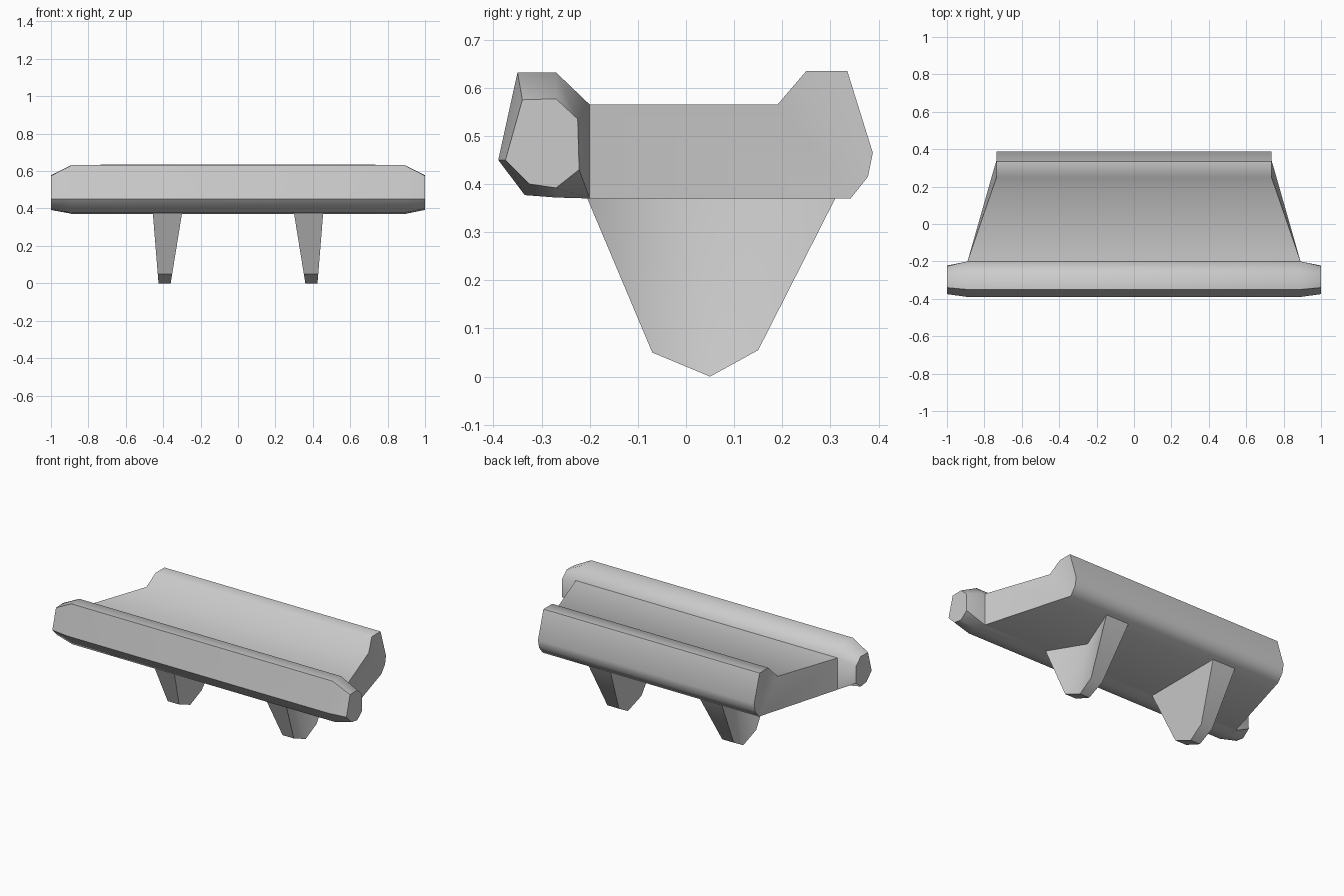
import bpy
import bmesh
from math import radians

cube = bpy.data.objects.get("Cube")
if cube:
    bpy.data.objects.remove(cube, do_unlink=True)

grey = bpy.data.materials.new("plain grey")
grey.use_nodes = True
colour = (0.6, 0.6, 0.6, 1)
grey.diffuse_color = colour
grey.node_tree.nodes["Principled BSDF"].inputs["Base Color"].default_value = colour


def finish(name, bm, angle):
    """Turn a bmesh into a smooth-by-angle object."""
    bmesh.ops.recalc_face_normals(bm, faces=bm.faces)
    mesh = bpy.data.meshes.new(name)
    bm.to_mesh(mesh)
    bm.free()
    mesh.materials.append(grey)
    obj = bpy.data.objects.new(name, mesh)
    bpy.context.collection.objects.link(obj)
    bpy.ops.object.select_all(action="DESELECT")
    obj.select_set(True)
    bpy.context.view_layer.objects.active = obj
    bpy.ops.object.shade_smooth_by_angle(angle=radians(angle))
    return obj


def loft(bm, rings, caps=True):
    """Bridge rings of equal length, closing both ends."""
    rings = [[bm.verts.new(p) for p in ring] for ring in rings]
    n = len(rings[0])
    for a, b in zip(rings, rings[1:]):
        for i in range(n):
            j = (i + 1) % n
            bm.faces.new((a[i], a[j], b[j], b[i]))
    if caps:
        bm.faces.new(rings[0])
        bm.faces.new(rings[-1])
    return rings


# Front beam: faceted bar with tapered ends
body = [(-.35, .632), (-.27, .632), (-.2, .565), (-.2, .37),
        (-.27, .372), (-.335, .377), (-.39, .45)]
tip = [(-.34, .575), (-.27, .577), (-.225, .535), (-.222, .43),
       (-.27, .392), (-.325, .4), (-.375, .45)]
bm = bmesh.new()
loft(bm, [[(x, y, z) for y, z in profile]
          for x, profile in ((-1, tip), (-.89, body), (.89, body), (1, tip))])
finish("front_beam", bm, 48)

# Deck with raised rear lip, narrowing towards the back: (half width, y, z)
deck = [(.89, -.2, .37), (.89, -.2, .565), (.756, .19, .565), (.735, .25, .635),
        (.735, .335, .635), (.735, .388, .465), (.735, .378, .415), (.735, .342, .37)]
bm = bmesh.new()
sides = loft(bm, [[(s * x, y, z) for x, y, z in deck] for s in (-1, 1)], caps=False)
for v in sides:
    bm.faces.new((v[0], v[1], v[2], v[3], v[7]))
    bm.faces.new(v[3:])
finish("deck", bm, 52)

# Tapered legs, outer side creased inwards towards the top
leg = [(-.205, .37), (-.07, .05), (.05, 0), (.15, .055), (.31, .37)]
for side, name in ((1, "left_leg"), (-1, "right_leg")):
    bm = bmesh.new()
    inner, outer = [], []
    for y, z in leg:
        t = z / .37
        inner.append(bm.verts.new((side * (.36 - .06 * t), y, z)))
        outer.append(bm.verts.new((side * (.425 + .03 * t), y, z)))
    crease = bm.verts.new((side * .33, 0, .37))
    bm.faces.new(inner)
    for i in range(4):
        bm.faces.new((inner[i], inner[i + 1], outer[i + 1], outer[i]))
        bm.faces.new((outer[i], outer[i + 1], crease))
    bm.faces.new((inner[4], inner[0], outer[0], crease, outer[4]))
    finish(name, bm, 40)
